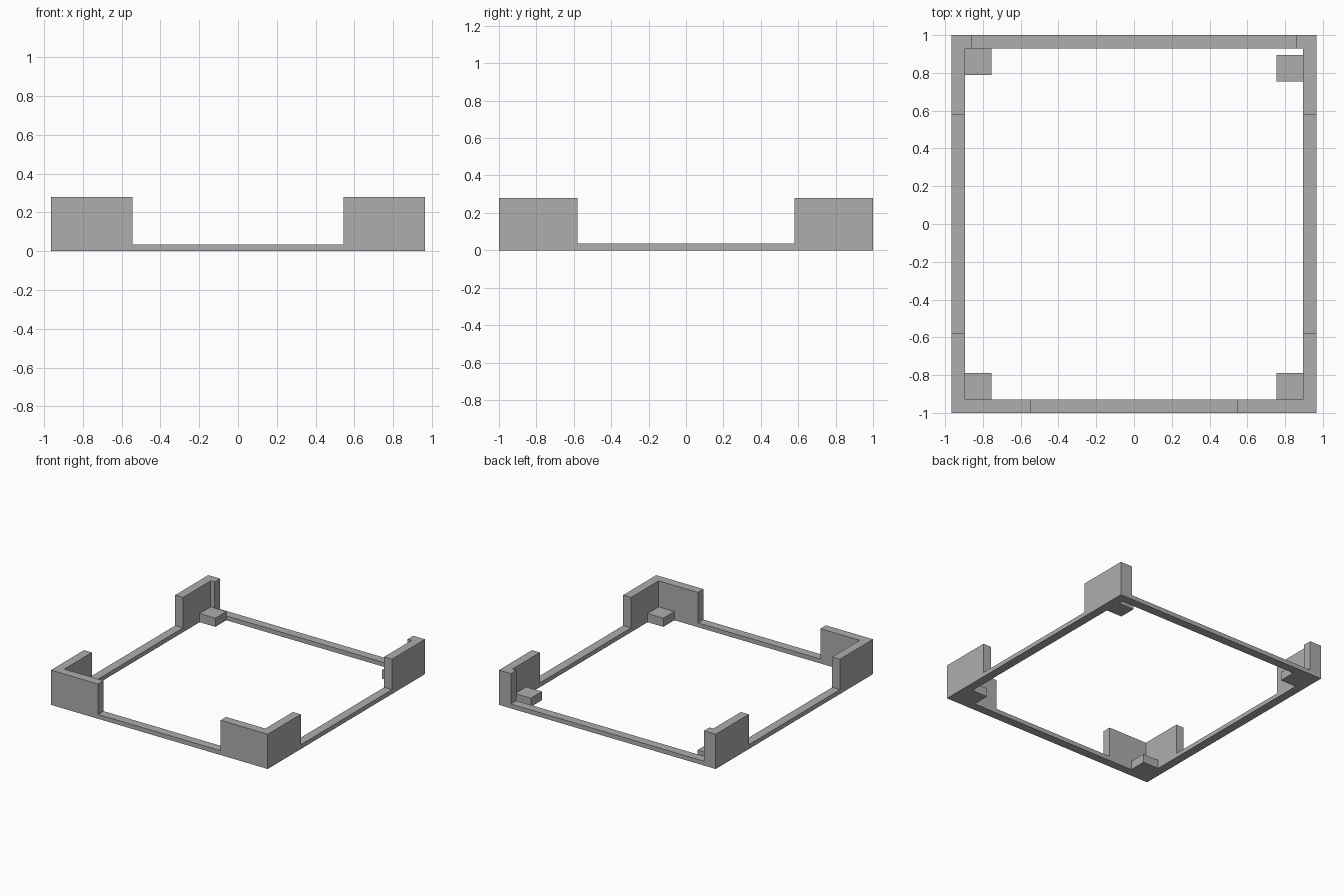
import bpy
import bmesh

# Remove the default cube
cube = bpy.data.objects.get("Cube")
if cube:
    bpy.data.objects.remove(cube, do_unlink=True)

# Overall sizes
HALF_X, HALF_Y = 0.965, 1.0
WALL = 0.07
RAIL_H, CORNER_H, PAD_H = 0.035, 0.28, 0.07
PAD = 0.14
IN_X, IN_Y = HALF_X - WALL, HALF_Y - WALL
SIDE_END = 0.58       # where the corner walls stop along the sides
FRONT_END = 0.545     # where they stop along the front
BACK_END = 0.86       # short returns along the back

grey = bpy.data.materials.new("light_grey")
grey.use_nodes = True
colour = (0.42, 0.42, 0.42, 1.0)
grey.diffuse_color = colour
bsdf = next(n for n in grey.node_tree.nodes if n.type == 'BSDF_PRINCIPLED')
bsdf.inputs["Base Color"].default_value = colour


def prism(name, outline, height):
    """Extrude a flat outline up from the ground."""
    bm = bmesh.new()
    base = bm.faces.new([bm.verts.new((x, y, 0)) for x, y in outline])
    top = bmesh.ops.extrude_face_region(bm, geom=[base])["geom"]
    verts = [g for g in top if isinstance(g, bmesh.types.BMVert)]
    bmesh.ops.translate(bm, verts=verts, vec=(0, 0, height))
    bmesh.ops.recalc_face_normals(bm, faces=bm.faces[:])
    mesh = bpy.data.meshes.new(name)
    bm.to_mesh(mesh)
    bm.free()
    mesh.materials.append(grey)
    obj = bpy.data.objects.new(name, mesh)
    bpy.context.collection.objects.link(obj)
    return obj


def block(name, x0, x1, y0, y1, height):
    return prism(name, [(x0, y0), (x1, y0), (x1, y1), (x0, y1)], height)


# Low rails joining the corners
block("front_rail", -FRONT_END, FRONT_END, -HALF_Y, -IN_Y, RAIL_H)
block("back_rail", -BACK_END, BACK_END, IN_Y, HALF_Y, RAIL_H)

for side, sx in (("left", 1), ("right", -1)):
    block(side + "_rail", sx * IN_X, sx * HALF_X, -SIDE_END, SIDE_END, RAIL_H)

    for end, sy, stop in (("front", -1, FRONT_END), ("back", 1, BACK_END)):
        # Tall L-shaped corner wall
        outline = [(HALF_X, HALF_Y), (stop, HALF_Y), (stop, IN_Y),
                   (IN_X, IN_Y), (IN_X, SIDE_END), (HALF_X, SIDE_END)]
        prism(f"{end}_{side}_corner_wall",
              [(sx * x, sy * y) for x, y in outline], CORNER_H)

        # Inner support pad; the back left one stands clear of the back wall
        gap = WALL / 2 if (end, side) == ("back", "left") else 0
        outer = IN_Y - gap
        block(f"{end}_{side}_pad", sx * (IN_X - PAD), sx * IN_X,
              sy * (outer - PAD), sy * outer, PAD_H)
